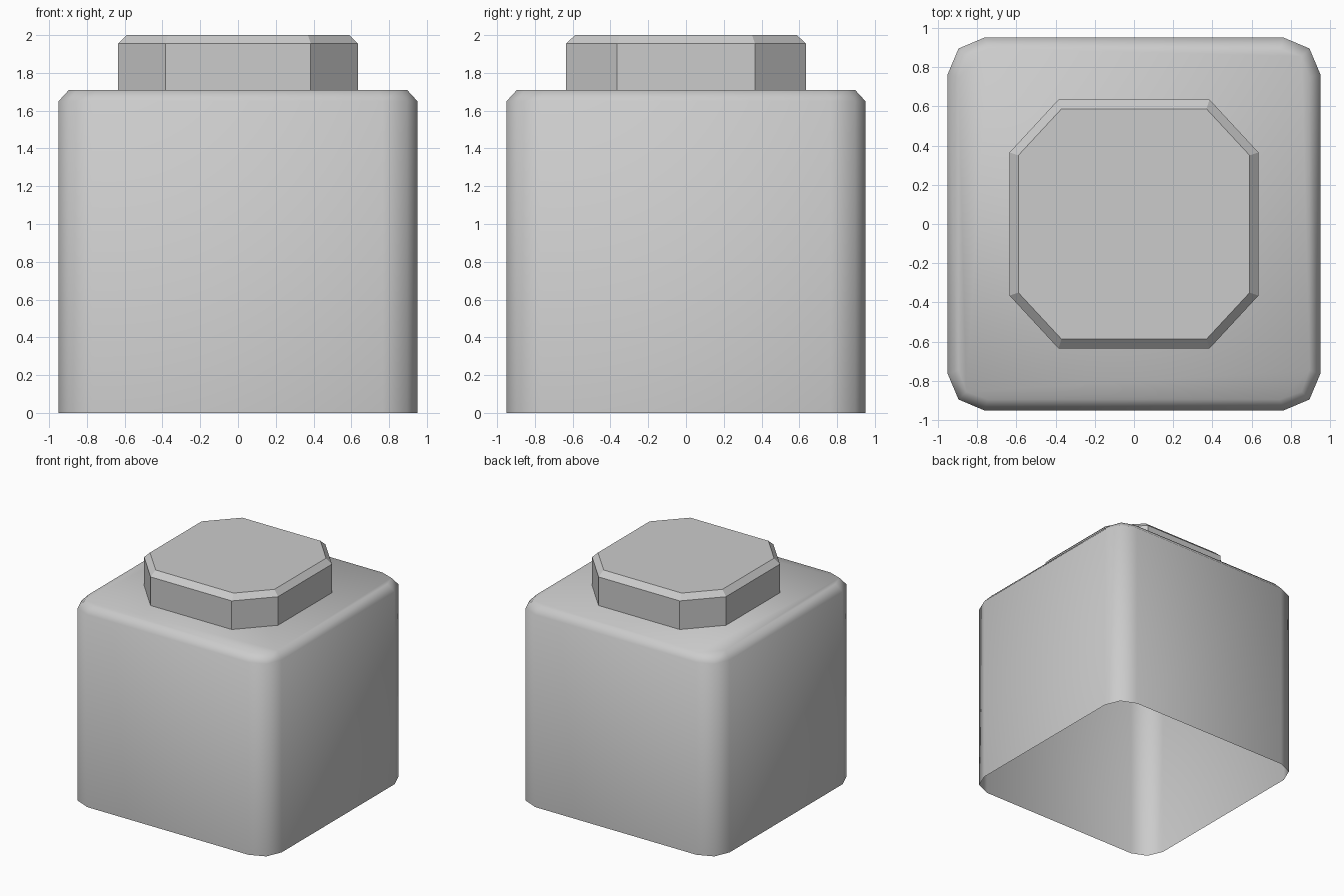
import bpy
import bmesh

if "Cube" in bpy.data.objects:
    bpy.data.objects.remove(bpy.data.objects["Cube"], do_unlink=True)

grey = bpy.data.materials.new("light grey")
grey.use_nodes = True
grey.diffuse_color = (0.6, 0.6, 0.6, 1)
grey.node_tree.nodes["Principled BSDF"].inputs["Base Color"].default_value = (0.6, 0.6, 0.6, 1)


def ring(corner):
    """Mirror one corner's points (counter-clockwise) into a closed outline."""
    right = corner + [(-x, y) for x, y in reversed(corner)]
    return right + [(-x, -y) for x, y in right]


def loft(name, levels, smooth):
    """Skin stacked outlines, closed on top and open underneath."""
    bm = bmesh.new()
    loops = [[bm.verts.new((x, y, z)) for x, y in ring(corner)] for z, corner in levels]
    for low, high in zip(loops, loops[1:]):
        n = len(low)
        for i in range(n):
            j = (i + 1) % n
            bm.faces.new((low[i], low[j], high[j], high[i]))
    bm.faces.new(loops[-1])
    for face in bm.faces:
        face.smooth = smooth
    mesh = bpy.data.meshes.new(name)
    bm.to_mesh(mesh)
    bm.free()
    mesh.materials.append(grey)
    obj = bpy.data.objects.new(name, mesh)
    bpy.context.collection.objects.link(obj)
    return obj


# Body: rounded square shell with a soft shoulder
side = [(0.95, 0.765), (0.895, 0.895), (0.765, 0.95)]
shoulder = [(0.895, 0.745), (0.855, 0.855), (0.745, 0.895)]
loft("body", [(0, side), (1.65, side), (1.71, shoulder)], True)

# Cap: faceted octagon with a bevelled rim
rim = [(0.635, 0.365), (0.385, 0.635)]
lid = [(0.59, 0.35), (0.37, 0.587)]
loft("cap", [(1.71, rim), (1.955, rim), (2.0, lid)], False)
